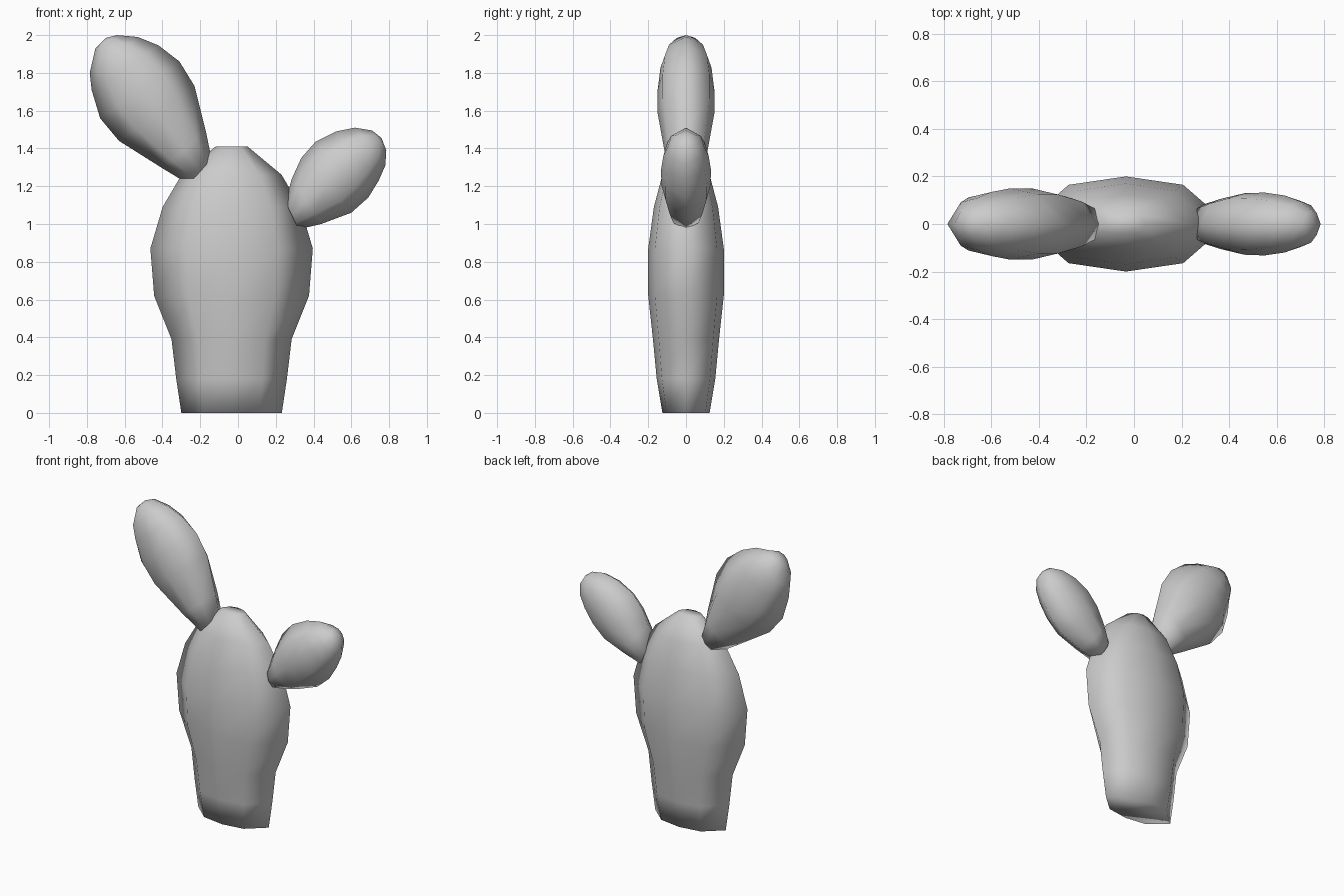
import bpy, bmesh, math
from mathutils import Vector

cube = bpy.data.objects.get("Cube")
if cube:
    bpy.data.objects.remove(cube, do_unlink=True)

grey = bpy.data.materials.new("plain grey")
grey.use_nodes = True
colour = (0.6, 0.6, 0.6, 1)
grey.diffuse_color = colour
grey.node_tree.nodes["Principled BSDF"].inputs["Base Color"].default_value = colour

SIDES = 8


def pad(name, rings, tip=None):
    """Loft a flattened pad; each ring is (edge point, opposite edge point, half thickness)."""
    bm = bmesh.new()
    loops = []
    for (ax, az), (bx, bz), thick in rings:
        a, b = Vector((ax, 0, az)), Vector((bx, 0, bz))
        mid, half = (a + b) / 2, (b - a) / 2
        loop = []
        for i in range(SIDES):
            t = math.tau * i / SIDES
            c, s = math.cos(t), math.sin(t)
            # broad shoulders with a narrow rim
            u = math.copysign(abs(c) ** 1.67, c)
            v = math.copysign(abs(s) ** 0.56, s)
            loop.append(bm.verts.new(mid + half * u + Vector((0, thick * v, 0))))
        loops.append(loop)
    for low, high in zip(loops, loops[1:]):
        for i in range(SIDES):
            j = (i + 1) % SIDES
            bm.faces.new((low[i], low[j], high[j], high[i]))
    bm.faces.new(loops[0][::-1])
    if tip:
        top = bm.verts.new((tip[0], 0, tip[1]))
        for i in range(SIDES):
            bm.faces.new((loops[-1][i], loops[-1][(i + 1) % SIDES], top))
    else:
        bm.faces.new(loops[-1])
    bmesh.ops.recalc_face_normals(bm, faces=bm.faces)
    for f in bm.faces:
        f.smooth = True
    mesh = bpy.data.meshes.new(name)
    bm.to_mesh(mesh)
    bm.free()
    mesh.materials.append(grey)
    obj = bpy.data.objects.new(name, mesh)
    bpy.context.collection.objects.link(obj)
    return obj


# Main trunk: height, half width, half thickness
CX = -0.034
trunk = [(0, .266, .125), (.18, .293, .155), (.39, .318, .175), (.62, .41, .2),
         (.87, .43, .2), (1.09, .365, .17), (1.26, .265, .125), (1.41, .085, .05)]
pad("trunk_pad", [((CX - w, z), (CX + w, z), t) for z, w, t in trunk])

# Tall pad on the model's right
pad("right_pad", [
    ((-.26, 1.21), (-.14, 1.345), .08),
    ((-.40, 1.295), (-.17, 1.49), .115),
    ((-.63, 1.44), (-.23, 1.73), .15),
    ((-.73, 1.56), (-.31, 1.86), .15),
    ((-.775, 1.71), (-.42, 1.945), .135),
    ((-.785, 1.80), (-.53, 1.99), .11),
    ((-.755, 1.93), (-.64, 2.0), .06),
], (-.70, 1.985))

# Short pad on the model's left
pad("left_pad", [
    ((.32, .972), (.25, 1.12), .08),
    ((.44, 1.0), (.285, 1.24), .105),
    ((.60, 1.06), (.335, 1.35), .13),
    ((.69, 1.14), (.41, 1.435), .132),
    ((.745, 1.23), (.52, 1.49), .12),
    ((.78, 1.31), (.62, 1.51), .095),
    ((.785, 1.39), (.71, 1.495), .055),
], (.76, 1.455))
